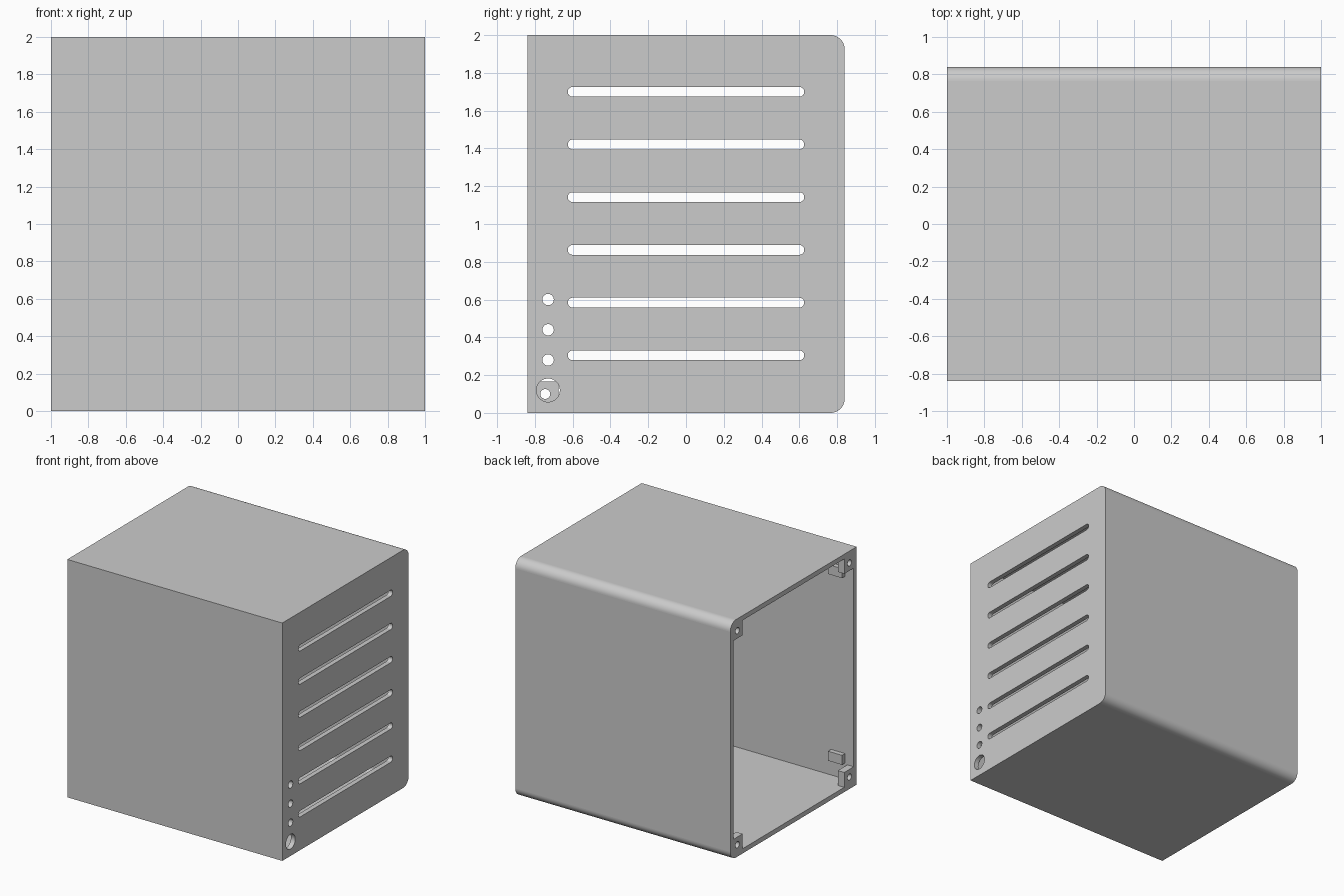
import bpy, bmesh
from math import sin, cos, pi

cube = bpy.data.objects.get("Cube")
if cube:
    bpy.data.objects.remove(cube, do_unlink=True)

# One plain grey material
GREY = (0.6, 0.6, 0.6, 1)
mat = bpy.data.materials.new("plain grey")
mat.use_nodes = True
mat.diffuse_color = GREY
mat.node_tree.nodes["Principled BSDF"].inputs["Base Color"].default_value = GREY

WALL = 0.04
HALF_Y = 0.84
HEIGHT = 2.0
ROUND = 0.075
STEPS = 14


def prism(name, x0, x1, y0, y1, z0, z1, radii=(0, 0, 0, 0)):
    """Solid along x; corner radii run: front low, back low, back high, front high."""
    profile = []
    corners = [(y0, z0, 1, 1), (y1, z0, -1, 1), (y1, z1, -1, -1), (y0, z1, 1, -1)]
    for i, (y, z, sy, sz) in enumerate(corners):
        r = radii[i]
        if r == 0:
            profile.append((y, z))
            continue
        for k in range(STEPS + 1):
            a = pi + i * pi / 2 + k / STEPS * pi / 2
            profile.append((y + sy * r + r * cos(a), z + sz * r + r * sin(a)))
    bm = bmesh.new()
    face = bm.faces.new([bm.verts.new((x0, y, z)) for y, z in profile])
    ext = bmesh.ops.extrude_face_region(bm, geom=[face])
    moved = [v for v in ext["geom"] if isinstance(v, bmesh.types.BMVert)]
    bmesh.ops.translate(bm, verts=moved, vec=(x1 - x0, 0, 0))
    bmesh.ops.remove_doubles(bm, verts=bm.verts, dist=1e-5)
    bmesh.ops.recalc_face_normals(bm, faces=bm.faces)
    mesh = bpy.data.meshes.new(name)
    bm.to_mesh(mesh)
    bm.free()
    mesh.materials.append(mat)
    obj = bpy.data.objects.new(name, mesh)
    bpy.context.collection.objects.link(obj)
    return obj


def round_cutter(x0, x1, y, z, r, half_len=0.0):
    """Round hole, or a slot along y when half_len is given."""
    e = r * 0.999
    return prism("cutter", x0, x1, y - half_len - r, y + half_len + r, z - r, z + r, (e,) * 4)


def cut(obj, cutters):
    for c in cutters:
        c.hide_render = True
        m = obj.modifiers.new("cut", 'BOOLEAN')
        m.operation = 'DIFFERENCE'
        m.solver = 'EXACT'
        m.object = c
    bpy.context.view_layer.update()
    result = bpy.data.meshes.new_from_object(obj.evaluated_get(bpy.context.evaluated_depsgraph_get()))
    obj.modifiers.clear()
    obj.data = result
    for c in cutters:
        bpy.data.objects.remove(c, do_unlink=True)
    # Smooth only the curved faces, so the flat walls stay crisp
    for p in result.polygons:
        p.use_smooth = max(abs(n) for n in p.normal) < 0.9999


# Housing: hollow box, open at -x, with rounded back edges
housing = prism("housing", -1, 1, -HALF_Y, HALF_Y, 0, HEIGHT, (0, ROUND, ROUND, 0))
inner_r = ROUND - WALL
cutters = [prism("cutter", -1.2, 1 - WALL, -HALF_Y + WALL, HALF_Y - WALL,
                 WALL, HEIGHT - WALL, (0, inner_r, inner_r, 0))]

# Ventilation slots, indicator holes and cable hole in the +x wall
for i in range(6):
    cutters.append(round_cutter(0.9, 1.1, 0, 0.305 + i * 0.279, 0.026, 0.6))
for i in range(3):
    cutters.append(round_cutter(0.9, 1.1, -0.73, 0.28 + i * 0.16, 0.03))
cutters.append(round_cutter(0.9, 1.1, -0.73, 0.12, 0.062))
cut(housing, cutters)

# Drilled screw posts and snap tabs around the opening
POST = 0.125
for side, sy in (("front", -1), ("back", 1)):
    for level, top in (("lower", False), ("upper", True)):
        wall_y = sy * (HALF_Y - WALL)
        y0, y1 = sorted((wall_y, wall_y - sy * POST))
        z0 = HEIGHT - WALL - POST if top else WALL
        radii = [0, 0, 0, 0]
        if sy > 0:
            radii[2 if top else 1] = inner_r
        post = prism(f"{side}_{level}_screw_post", -1, -0.94, y0, y1, z0, z0 + POST, radii)
        hole_z = HEIGHT - 0.1 if top else 0.1
        cut(post, [round_cutter(-1.1, -0.9, sy * (HALF_Y - 0.095), hole_z, 0.026)])

        y0, y1 = sorted((wall_y, wall_y - sy * 0.04))
        z0 = HEIGHT - 0.255 if top else 0.175
        prism(f"{side}_{level}_snap_tab", -0.92, -0.79, y0, y1, z0, z0 + 0.08)
